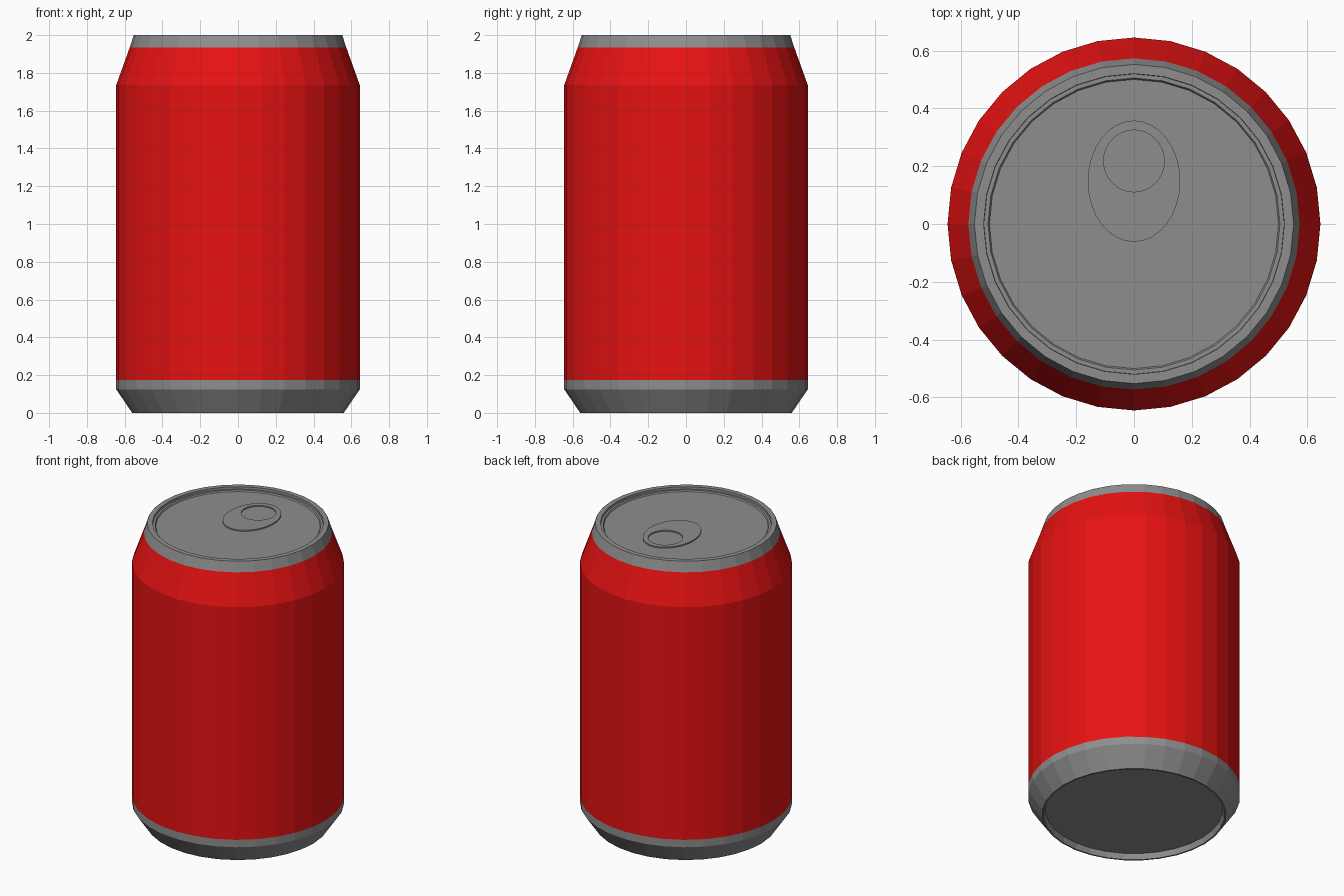
import bpy, bmesh
from math import cos, sin, tau

SIDES = 32
cube = bpy.data.objects.get("Cube")
if cube:
    bpy.data.objects.remove(cube, do_unlink=True)


def material(name, colour):
    m = bpy.data.materials.new(name)
    m.use_nodes = True
    m.diffuse_color = colour
    m.node_tree.nodes["Principled BSDF"].inputs["Base Color"].default_value = colour
    return m


red = material("red paint", (0.8, 0.006, 0.006, 1))
grey = material("grey metal", (0.27, 0.27, 0.27, 1))


def loft(name, rings, mats, closed=False):
    """Skin elliptical rings (centre y, x radius, y radius, z), then cap or join the ends."""
    bm = bmesh.new()
    loops = [[bm.verts.new((rx * cos(tau * i / SIDES), cy + ry * sin(tau * i / SIDES), z))
              for i in range(SIDES)] for cy, rx, ry, z in rings]
    pairs = list(zip(loops, loops[1:]))
    if closed:
        pairs.append((loops[-1], loops[0]))
    else:
        bm.faces.new(loops[0])
        bm.faces.new(loops[-1])
    for a, b in pairs:
        for i in range(SIDES):
            j = (i + 1) % SIDES
            bm.faces.new((a[i], a[j], b[j], b[i]))
    bmesh.ops.recalc_face_normals(bm, faces=bm.faces)
    mesh = bpy.data.meshes.new(name)
    bm.to_mesh(mesh)
    bm.free()
    for m in mats:
        mesh.materials.append(m)
    obj = bpy.data.objects.new(name, mesh)
    bpy.context.scene.collection.objects.link(obj)
    return obj


# Can shell: sunken base, foot, wall, shoulder, rim and sunken lid
PAINT_LOW, PAINT_HIGH, LID = 0.175, 1.935, 1.977
profile = [(0.54, 0.037), (0.55, 0), (0.56, 0), (0.645, 0.125),
           (0.645, PAINT_LOW), (0.645, 1.735), (0.573, PAINT_HIGH),
           (0.552, 2), (0.52, 2), (0.519, 1.985), (0.505, 1.985), (0.5, LID)]
can = loft("can_body", [(0, r, r, z) for r, z in profile], [grey, red])

# Painted band between the two bare metal ends
for face in can.data.polygons:
    face.material_index = int(PAINT_LOW < face.center.z < PAINT_HIGH)

# Pull tab: thin oval plate with a round finger hole
loft("pull_tab", [(0.148, 0.16, 0.21, LID - 0.003), (0.148, 0.16, 0.21, LID + 0.008),
                  (0.218, 0.105, 0.107, LID + 0.008), (0.218, 0.105, 0.107, LID - 0.003)],
     [grey], closed=True)
